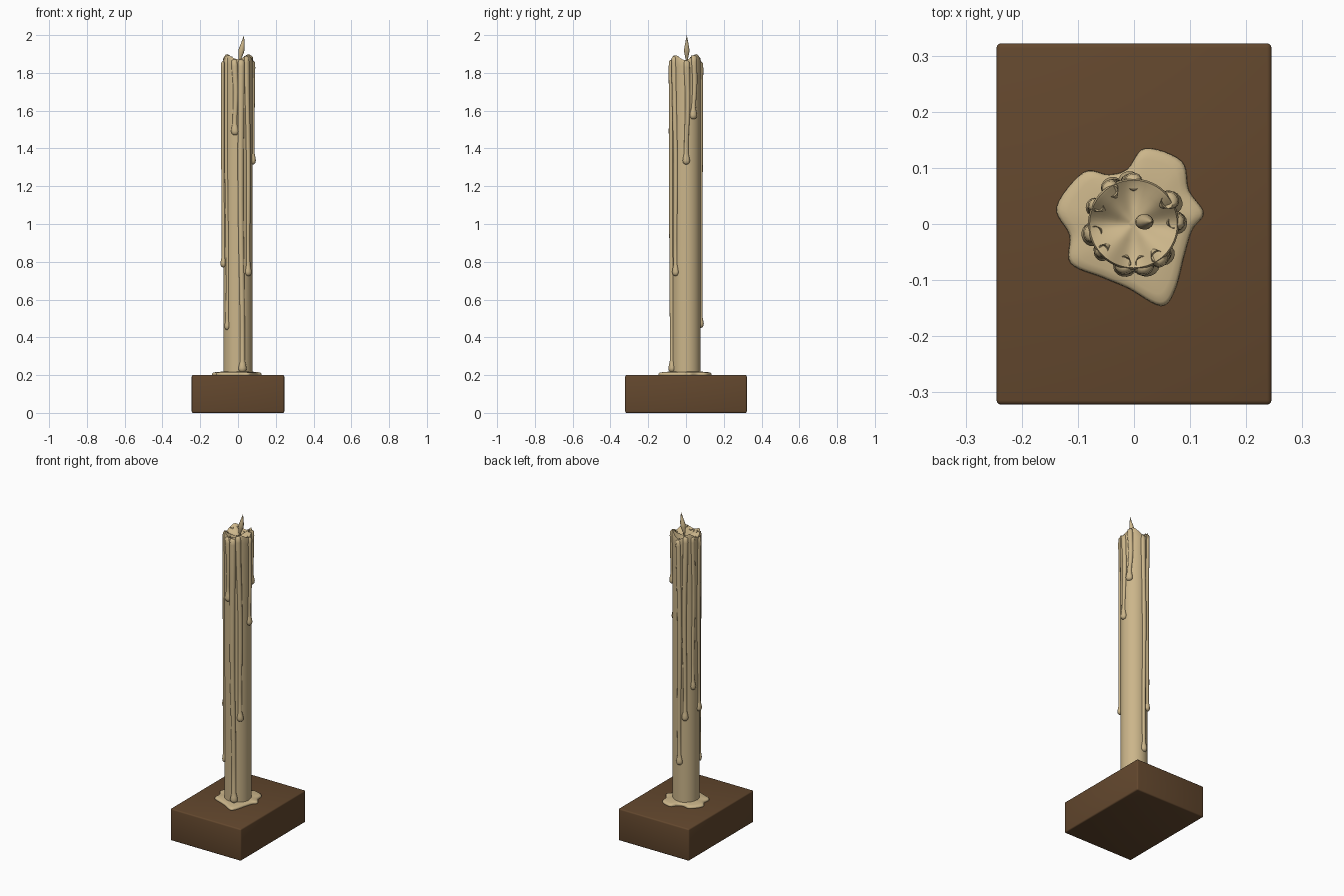
import bpy, bmesh, math
from mathutils import Vector

if "Cube" in bpy.data.objects:
    bpy.data.objects.remove(bpy.data.objects["Cube"])


def material(name, color):
    m = bpy.data.materials.new(name)
    m.diffuse_color = (*color, 1)
    m.use_nodes = True
    m.node_tree.nodes["Principled BSDF"].inputs["Base Color"].default_value = m.diffuse_color
    return m


WAX = material("cream wax", (0.60, 0.465, 0.255))
WOOD = material("brown wood", (0.125, 0.064, 0.027))


def finish(name, bm, mat, angle=50):
    bmesh.ops.recalc_face_normals(bm, faces=bm.faces)
    me = bpy.data.meshes.new(name)
    bm.to_mesh(me)
    bm.free()
    ob = bpy.data.objects.new(name, me)
    bpy.context.collection.objects.link(ob)
    me.materials.append(mat)
    bpy.ops.object.select_all(action='DESELECT')
    ob.select_set(True)
    bpy.context.view_layer.objects.active = ob
    bpy.ops.object.shade_smooth_by_angle(angle=math.radians(angle))
    return ob


def loft(name, rings, mat, angle=50):
    """Skin a list of equal closed rings and cap both ends."""
    bm = bmesh.new()
    vs = [[bm.verts.new(p) for p in r] for r in rings]
    n = len(vs[0])
    for a, b in zip(vs, vs[1:]):
        for i in range(n):
            j = (i + 1) % n
            bm.faces.new((a[i], a[j], b[j], b[i]))
    bm.faces.new(vs[0][::-1])
    bm.faces.new(vs[-1])
    return finish(name, bm, mat, angle)


def rim_height(t):
    return 1.882 + 0.014 * math.cos(4 * (t - math.radians(45))) + 0.004 * math.sin(3 * t)


# wooden base with softened edges
bm = bmesh.new()
bmesh.ops.create_cube(bm, size=1)
for v in bm.verts:
    v.co = (v.co.x * 0.49, v.co.y * 0.644, v.co.z * 0.2 + 0.1)
bmesh.ops.bevel(bm, geom=bm.edges[:], offset=0.008, segments=3, profile=0.5, affect='EDGES')
finish("wooden_base", bm, WOOD)

# candle body with a wavy rim and a melted bowl: (radius, height, share of rim wave)
N = 64
profile = [(0.077, 0.195, 0), (0.077, 0.7, 0), (0.077, 1.3, 0), (0.079, 1.75, 0),
           (0.081, 1.84, 0.4), (0.081, 1.872, 0.9), (0.078, 1.882, 1), (0.073, 1.879, 1),
           (0.055, 1.868, 0.7), (0.03, 1.86, 0.35), (0.008, 1.857, 0.0)]
rings = []
for r, z, k in profile:
    ring = []
    for i in range(N):
        t = 2 * math.pi * i / N
        ring.append((r * math.cos(t) - 0.001, r * math.sin(t), z + k * (rim_height(t) - 1.882)))
    rings.append(ring)
loft("candle_body", rings, WAX)


# wax drips: (angle, end height, thickness, sideways drift in degrees)
def drip(name, angle, end, rad, drift):
    t0 = math.radians(angle)
    top = rim_height(t0)
    path = [(0.060, top - 0.014, 0.35), (0.070, top - 0.004, 0.75), (0.077, top - 0.013, 1.0),
            (0.078, top - 0.04, 1.1)]
    length = top - 0.04 - end
    for f in (0.15, 0.3, 0.45, 0.6, 0.75, 0.88):
        path.append((0.078, top - 0.04 - (length - 0.06) * f, 1.05 - 0.3 * f))
    for dz, k in ((0.06, 0.8), (0.04, 1.1), (0.022, 1.35), (0.01, 1.2), (0.003, 0.8), (0, 0.2)):
        path.append((0.078, end + dz, k))
    rings = []
    for r, z, k in path:
        s = (top - z) / (top - end)
        t = t0 + math.radians(drift * s + 2.5 * math.sin(s * 7 + angle))
        out = Vector((math.cos(t), math.sin(t), 0))
        side = Vector((-out.y, out.x, 0))
        c = out * r + Vector((0, 0, z))
        rings.append([c + (out * math.cos(a) * 0.95 + side * math.sin(a) * 1.1) * rad * k
                      for a in (2 * math.pi * i / 16 for i in range(16))])
    loft(name, rings, WAX, 80)


DRIPS = [(-102, 1.47, 0.014, 2), (-52, 0.725, 0.013, 9), (-80, 0.215, 0.015, 6),
         (-142, 0.44, 0.010, 4), (190, 0.77, 0.014, 2), (156, 0.92, 0.011, 2),
         (121, 0.73, 0.013, -2), (93, 0.45, 0.013, 5), (36, 1.555, 0.014, -4),
         (5, 1.315, 0.013, -2)]
for i, (a, e, r, d) in enumerate(DRIPS):
    drip(f"wax_drip_{i + 1}", a, e, r, d)

# puddle of wax on the base, smoothed from a few outline points
outline = [(0.124, 0.02), (0.098, 0.06), (0.085, 0.112), (0.02, 0.135), (-0.012, 0.098),
           (-0.045, 0.088), (-0.09, 0.092), (-0.138, 0.03), (-0.115, -0.02), (-0.113, -0.07),
           (-0.055, -0.096), (-0.01, -0.115), (0.048, -0.146), (0.073, -0.118),
           (0.09, -0.055), (0.104, -0.01)]


def smooth_closed(pts, steps=6):
    res, n = [], len(pts)
    for i in range(n):
        p = [Vector(pts[(i + k) % n]) for k in (-1, 0, 1, 2)]
        for s in range(steps):
            u = s / steps
            res.append(0.5 * (2 * p[1] + (p[2] - p[0]) * u
                              + (2 * p[0] - 5 * p[1] + 4 * p[2] - p[3]) * u * u
                              + (3 * p[1] - p[0] - 3 * p[2] + p[3]) * u ** 3))
    return res


edge = smooth_closed(outline)
loft("wax_puddle", [[(p.x * k, p.y * k, z) for p in edge] for k, z in
                    ((0.97, 0.197), (1.0, 0.203), (0.99, 0.209), (0.95, 0.213),
                     (0.85, 0.216), (0.55, 0.219))], WAX, 60)

# leaf-shaped flame leaning to the right: (x, height, radius)
flame = [(0.009, 1.852, 0.005), (0.010, 1.872, 0.006), (0.013, 1.89, 0.011),
         (0.017, 1.91, 0.015), (0.019, 1.925, 0.0155), (0.023, 1.945, 0.012),
         (0.027, 1.968, 0.007), (0.030, 1.988, 0.0025), (0.032, 2.0, 0.0003)]
loft("flame", [[(x + r * math.cos(a), 0.004 + r * 0.9 * math.sin(a), z)
                for a in (2 * math.pi * i / 20 for i in range(20))] for x, z, r in flame], WAX, 80)
